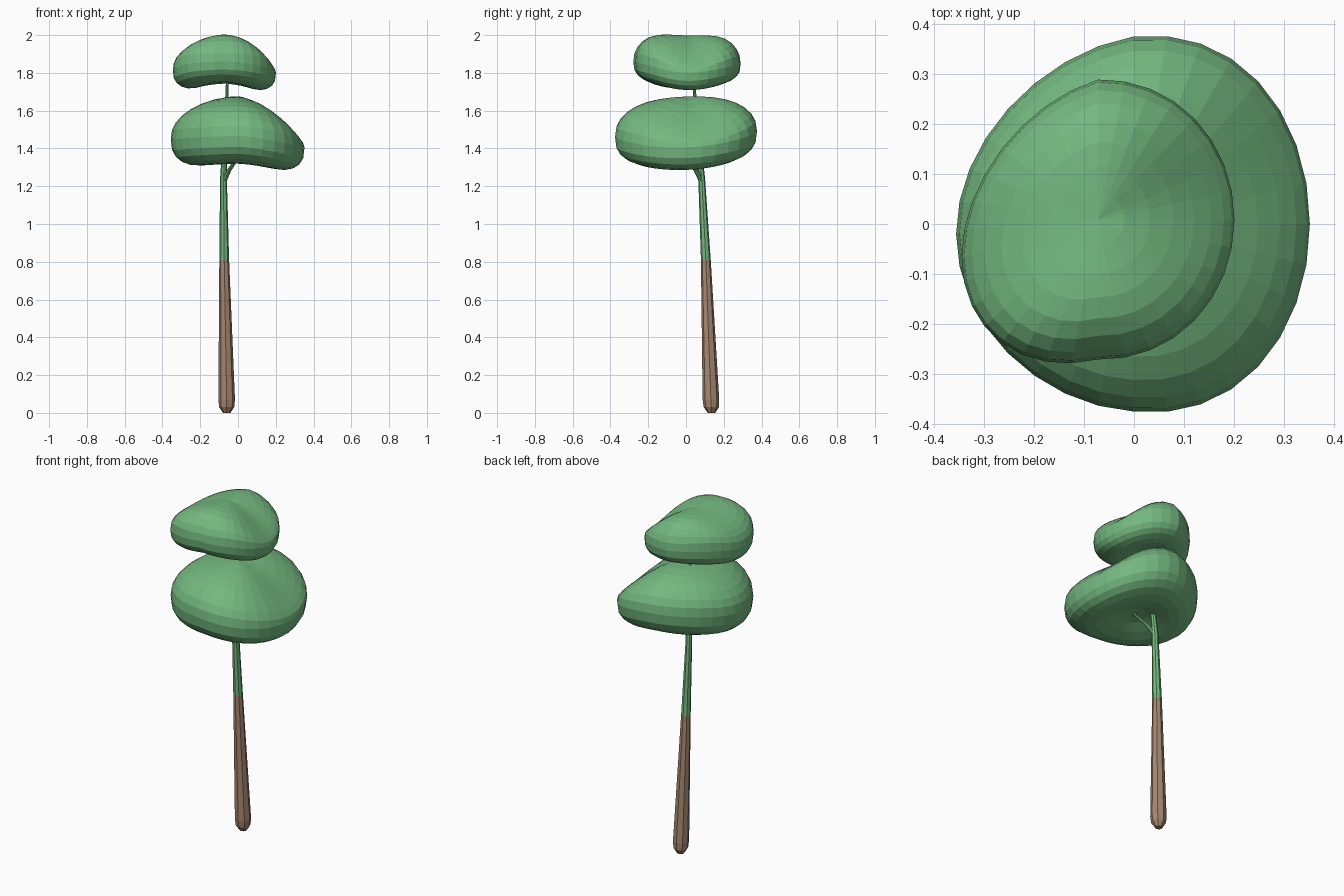
import bpy, bmesh, math
from mathutils import Vector

if "Cube" in bpy.data.objects:
    bpy.data.objects.remove(bpy.data.objects["Cube"], do_unlink=True)


def material(name, rgb):
    m = bpy.data.materials.new(name)
    m.use_nodes = True
    m.diffuse_color = (*rgb, 1)
    m.node_tree.nodes["Principled BSDF"].inputs["Base Color"].default_value = (*rgb, 1)
    return m


GREEN = material("leaf green", (0.175, 0.485, 0.215))
BROWN = material("bark brown", (0.385, 0.245, 0.165))


def finish(bm, name, mats):
    bmesh.ops.recalc_face_normals(bm, faces=bm.faces)
    mesh = bpy.data.meshes.new(name)
    bm.to_mesh(mesh)
    bm.free()
    for m in mats:
        mesh.materials.append(m)
    ob = bpy.data.objects.new(name, mesh)
    bpy.context.collection.objects.link(ob)
    return ob


def canopy(name, center, size, under, droop_right, droop_left, wave, tilt, egg, skew, dent):
    """Plump leaf mass: a sphere bent into a saddle, grooved on one side, hollow below."""
    bm = bmesh.new()
    bmesh.ops.create_uvsphere(bm, u_segments=32, v_segments=16, radius=1)
    for vert in bm.verts:
        u, v, w = vert.co
        right, left = max(u, 0), max(-u, 0)
        r = min(1, math.hypot(u, v))
        bend = wave * v * v * (1.1 - v * v)
        if w > 0:
            # groove running outwards from the crown
            angle = math.atan2(v, u) - math.radians(15)
            groove = 0.65 * r ** 1.4 * math.exp(-(angle / 0.7) ** 2)
            z = w ** 0.87 * size[2] * (1 - groove) + bend
        else:
            z = -abs(w) ** 0.75 * under + dent * (1 - r * r) ** 4 + bend / 2
        z += tilt * v - droop_right * right ** 1.5 - droop_left * left ** 1.5
        vert.co = (center[0] + size[0] * u,
                   center[1] + size[1] * v * (1 + egg * u) - skew * left,
                   center[2] + z)
    return finish(bm, name, [GREEN])


def limb(name, rings, mats, split=None, sides=8):
    """Tapered tube through (x, y, z, radius) rings, green above split."""
    bm = bmesh.new()
    loops = []
    for x, y, z, r in rings:
        loops.append([bm.verts.new(Vector((x, y, z)) + r * Vector((math.cos(a), math.sin(a), 0)))
                      for a in (math.tau * i / sides for i in range(sides))])
    for low, high in zip(loops, loops[1:]):
        for i in range(sides):
            j = (i + 1) % sides
            bm.faces.new((low[i], low[j], high[j], high[i]))
    bm.faces.new(loops[0][::-1])
    bm.faces.new(loops[-1])
    if split is not None:
        for f in bm.faces:
            f.material_index = int(f.calc_center_median().z > split)
    return finish(bm, name, mats)


# Leaf masses
canopy("lower_canopy", (-0.002, 0, 1.48), (0.354, 0.375, 0.195), under=0.2,
       droop_right=0.075, droop_left=0.03, wave=0.03, tilt=0.015,
       egg=0.11, skew=0.02, dent=0.08)
canopy("upper_canopy", (-0.072, 0.009, 1.85), (0.273, 0.28, 0.148), under=0.15,
       droop_right=0.05, droop_left=0.035, wave=0.09, tilt=-0.006,
       egg=0.03, skew=0.075, dent=0.07)

# Leaning trunk, bark below and green shoot above
limb("trunk", [
    (-0.06, 0.135, 0.0, 0.02), (-0.06, 0.134, 0.03, 0.04),
    (-0.06, 0.132, 0.07, 0.044), (-0.073, 0.105, 0.81, 0.026),
    (-0.077, 0.083, 1.24, 0.018), (-0.07, 0.07, 1.4, 0.014),
    (-0.058, 0.045, 1.7, 0.008), (-0.055, 0.035, 1.82, 0.007),
], [BROWN, GREEN], 0.81)

# Side branch holding the lower leaf mass
limb("side_branch", [
    (-0.077, 0.084, 1.22, 0.014), (-0.05, 0.055, 1.28, 0.013),
    (0.01, -0.005, 1.37, 0.01),
], [GREEN])
